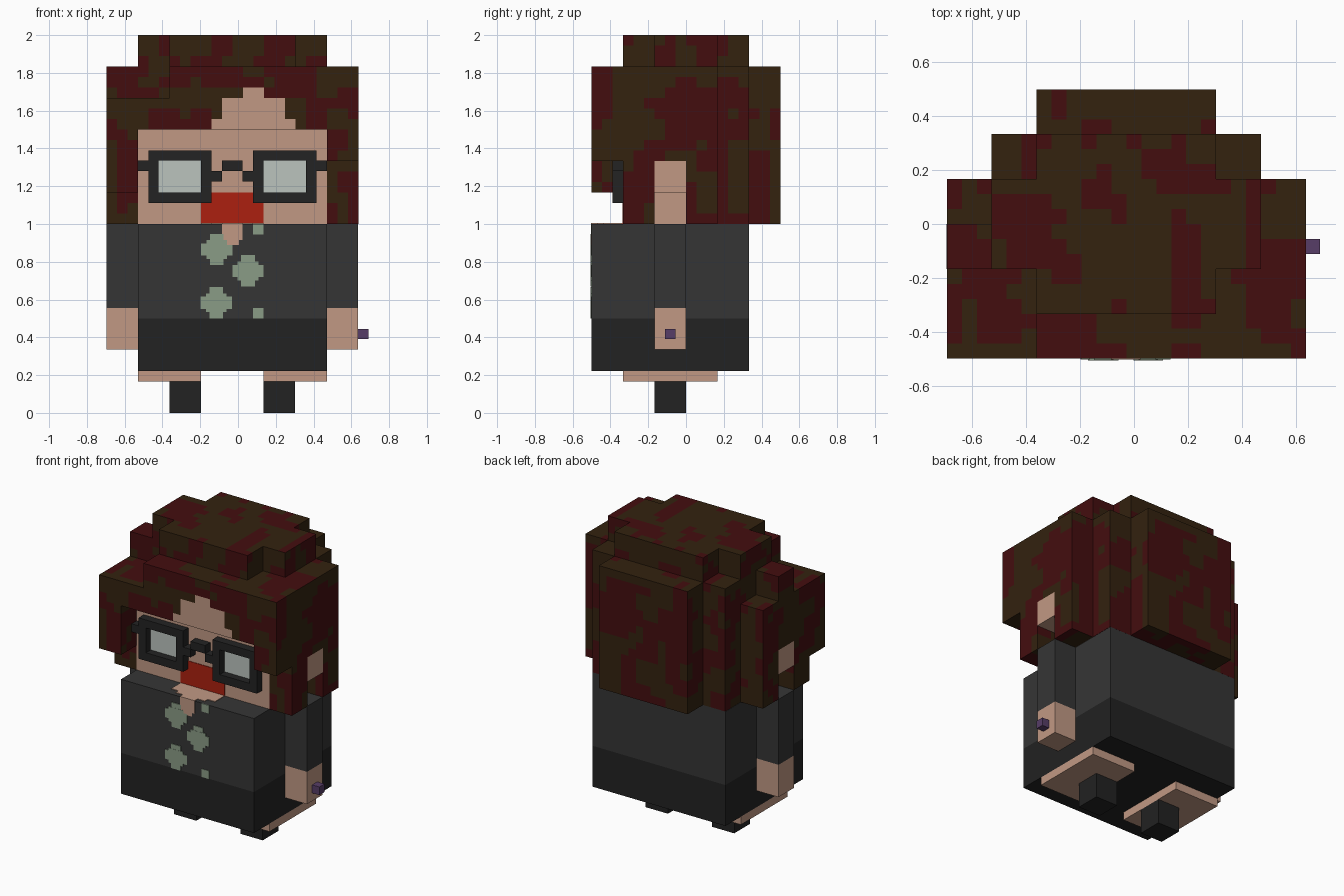
import bpy
import bmesh
from mathutils import Vector, noise

if "Cube" in bpy.data.objects:
    bpy.data.objects.remove(bpy.data.objects["Cube"], do_unlink=True)


def material(name, rgb):
    lin = [((c / 255 + 0.055) / 1.055) ** 2.4 if c > 10 else c / 255 / 12.92 for c in rgb]
    m = bpy.data.materials.new(name)
    m.use_nodes = True
    m.diffuse_color = (*lin, 1)
    bsdf = m.node_tree.nodes["Principled BSDF"]
    bsdf.inputs["Base Color"].default_value = (*lin, 1)
    bsdf.inputs["Roughness"].default_value = 0.9
    return m


HAIR_RED = material("hair dark red", (68, 13, 15))
HAIR_BROWN = material("hair brown", (51, 34, 15))
SKIN = material("skin", (193, 153, 132))
BLACK = material("glasses black", (35, 35, 35))
LENS = material("lens grey", (187, 195, 190))
RED = material("mouth red", (172, 32, 16))
GREY = material("jumper grey", (53, 53, 53))
DARK = material("skirt dark grey", (34, 34, 34))
GREEN = material("flower green", (138, 156, 134))
PURPLE = material("bracelet purple", (87, 61, 103))


def finish(name, bm, mats):
    mesh = bpy.data.meshes.new(name)
    bm.to_mesh(mesh)
    bm.free()
    for m in mats:
        mesh.materials.append(m)
    obj = bpy.data.objects.new(name, mesh)
    bpy.context.collection.objects.link(obj)
    return obj


def boxes(name, mat, *extents):
    """One object of boxes, each given as (x0, x1, y0, y1, z0, z1)."""
    bm = bmesh.new()
    for x0, x1, y0, y1, z0, z1 in extents:
        for v in bmesh.ops.create_cube(bm, size=1)["verts"]:
            v.co = (x0 if v.co.x < 0 else x1,
                    y0 if v.co.y < 0 else y1,
                    z0 if v.co.z < 0 else z1)
    return finish(name, bm, [mat])


# Block grid shared by head and hair: 8 x 6 x 6 cells
U = 1 / 6
PIX = U / 3
ORIGIN = Vector((-0.695, -0.5, 1.0))


def is_head(i, j, k):
    if i in (0, 7):
        return j == 2 and k == 1              # ears
    return 1 <= j <= 3 and k <= 2


def is_hair(i, j, k):
    if is_head(i, j, k):
        return False
    if j == 5 and not 2 <= i <= 5 or j == 4 and not 1 <= i <= 6:
        return False                          # stepped back
    if k == 5:                                # crown
        return 2 <= i <= 5 and j in (1, 4) or 1 <= i <= 6 and j in (2, 3)
    if k == 5 or j == 5 and k > 4:
        return False
    if k == 4:                                # lowered corners on one side
        return not (i <= 1 and j <= 1 or i == 0 and j == 3)
    if j == 0:                                # fringe and front locks
        return k == 3 or k == 2 and i in (0, 7) or k == 1 and i == 0
    return not (i in (0, 7) and j == 2 and k == 0)   # gap under the ears


cells = [(i, j, k) for i in range(8) for j in range(6) for k in range(6)]
head_cells = {c for c in cells if is_head(*c)}
hair_cells = {c for c in cells if is_hair(*c)}
solid = head_cells | hair_cells


def hair_colour(centre, normal):
    g = (centre - ORIGIN) / PIX
    px, row = int(g.x), int(g.z) - 9
    # forehead showing through the parted fringe
    if normal.y < -0.5 and g.y < 1:
        spans = {0: (10, 17), 1: (11, 16), 2: (11, 16), 3: (13, 14)}
        if row in spans and spans[row][0] <= px <= spans[row][1]:
            return 2
    return 0 if noise.noise(centre * 6.5 + Vector((3.3, 7.1, 1.7))) > 0 else 1


def voxel_shell(name, filled, mats, divisions, rule):
    """Outer faces of the filled cells, cut into small squares."""
    bm = bmesh.new()
    s = U / divisions
    for c in filled:
        for axis in range(3):
            for sign in (-1, 1):
                n = [0, 0, 0]
                n[axis] = sign
                if tuple(a + b for a, b in zip(c, n)) in solid:
                    continue
                normal = Vector(n)
                u, v = Vector((0, 0, 0)), Vector((0, 0, 0))
                u[(axis + 1) % 3] = s
                v[(axis + 2) % 3] = s
                base = ORIGIN + Vector(c) * U
                if sign > 0:
                    base = base + normal * U
                for a in range(divisions):
                    for b in range(divisions):
                        p = base + u * a + v * b
                        loop = [p, p + u, p + u + v, p + v]
                        if sign < 0:
                            loop.reverse()
                        f = bm.faces.new([bm.verts.new(q) for q in loop])
                        f.material_index = rule(p + (u + v) / 2, normal)
    bmesh.ops.remove_doubles(bm, verts=bm.verts, dist=1e-4)
    return finish(name, bm, mats)


voxel_shell("hair", hair_cells, [HAIR_RED, HAIR_BROWN, SKIN], 3, hair_colour)
voxel_shell("head_and_ears", head_cells, [SKIN], 1, lambda c, n: 0)

# Body
L, R, MID = -0.53, 0.47, -0.03
boxes("jumper", GREY, (L, R, -0.5, 0.333, 0.5, 1.0))
boxes("skirt", DARK, (L, R, -0.5, 0.333, 0.222, 0.5))


def pair(name, mat, x0, x1, *rest):
    """A box on each side of the middle, mirrored about it."""
    for side, s in (("left", 1), ("right", -1)):
        a, b = sorted((MID + s * x0, MID + s * x1))
        boxes(side + "_" + name, mat, (a, b, *rest))


# Arms and legs
pair("sleeve", GREY, 0.5, 0.666, -0.167, 0, 0.555, 1.0)
pair("hand", SKIN, 0.5, 0.666, -0.167, 0, 0.335, 0.555)
pair("leg", SKIN, 0.166, 0.5, -0.333, 0.167, 0.167, 0.222)
pair("foot", DARK, 0.166, 0.333, -0.167, 0, 0, 0.167)
boxes("bracelet_bead", PURPLE, (0.635, 0.69, -0.111, -0.056, 0.39, 0.445))

# Mouth and neckline
boxes("mouth", RED, (-0.195, 0.135, -0.337, -0.333, 1.0, 1.167))
boxes("neckline", SKIN,
      (-0.195, 0.135, -0.44, -0.333, 0.999, 1.004),
      (-0.14, 0.08, -0.47, -0.44, 0.999, 1.004),
      (-0.085, 0.025, -0.503, -0.47, 0.999, 1.004),
      (-0.085, 0.025, -0.504, -0.499, 0.915, 1.004),
      (-0.065, 0.005, -0.504, -0.499, 0.89, 0.915))

# Glasses
Y0, Y1 = -0.389, -0.333
W = 0.055
for side, s in (("left", 1), ("right", -1)):
    def bar(x0, x1, z0, z1, y0=Y0):
        a, b = sorted((MID + s * x0, MID + s * x1))
        return (a, b, y0, Y1, z0, z1)
    boxes(side + "_glasses_rim", BLACK,
          bar(0.11, 0.445, 1.335, 1.39), bar(0.11, 0.445, 1.112, 1.167),
          bar(0.11, 0.11 + W, 1.167, 1.335), bar(0.445 - W, 0.445, 1.167, 1.335),
          bar(0.445, 0.5, 1.28, 1.335), bar(W, 0.11, 1.225, 1.28))
    boxes(side + "_lens", LENS, bar(0.165, 0.39, 1.167, 1.335, -0.338))
boxes("glasses_bridge", BLACK, (MID - W, MID + W, Y0, Y1, 1.28, 1.335))

# Flowers on the jumper
F0, F1 = -0.504, -0.499
for n, (x, z) in enumerate(((-0.112, 0.865), (0.053, 0.752), (-0.115, 0.583)), 1):
    boxes("flower_%d" % n, GREEN,
          (x - 0.083, x + 0.083, F0, F1, z - 0.032, z + 0.032),
          (x - 0.036, x + 0.036, F0 - 0.001, F1, z - 0.083, z + 0.083),
          (x - 0.055, x + 0.055, F0 - 0.002, F1, z - 0.05, z + 0.05))
for n, z in enumerate((0.5, 0.945), 1):
    boxes("flower_bud_%d" % n, GREEN, (0.08, 0.135, F0, F1, z, z + 0.055))
